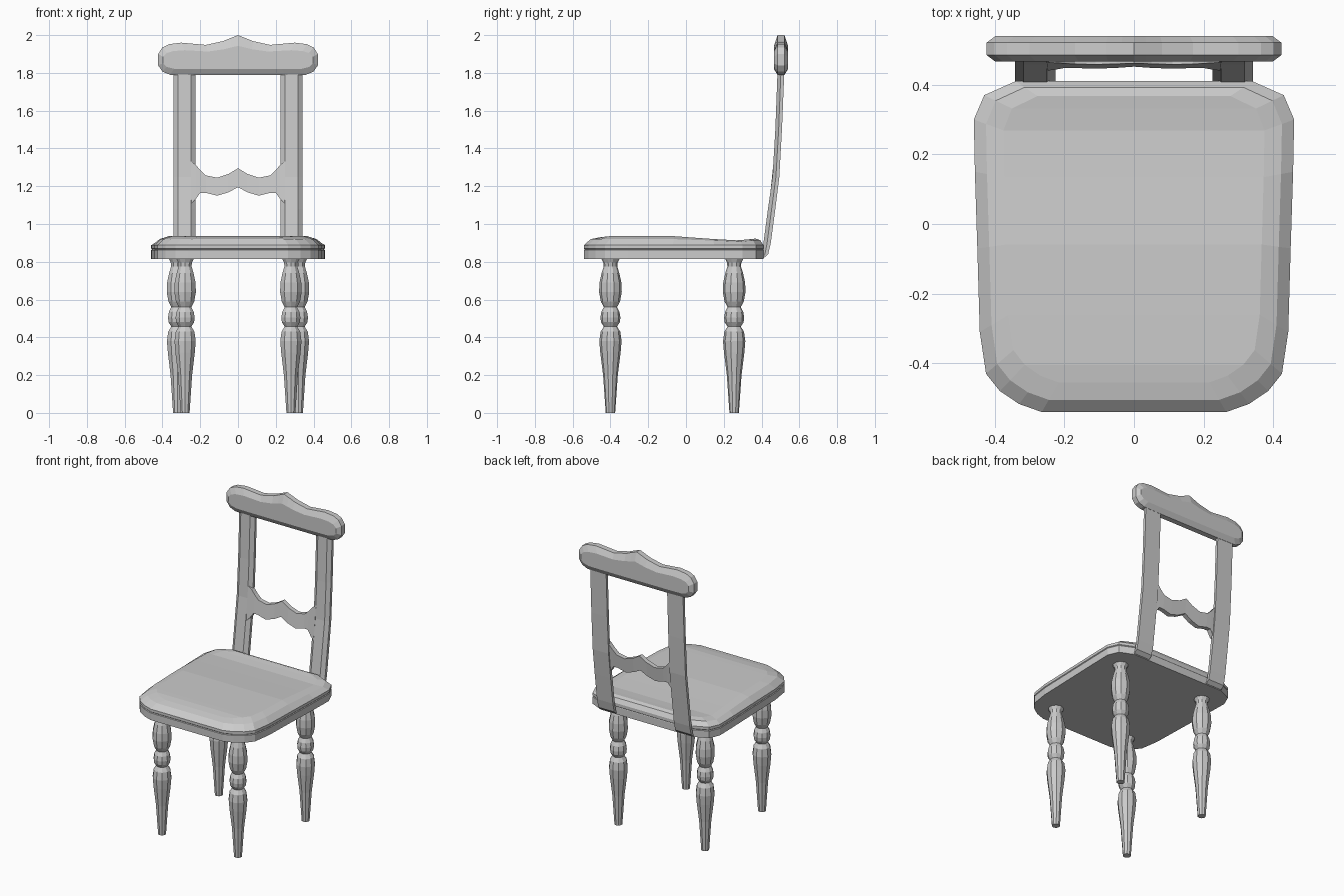
import bpy, bmesh, math

if "Cube" in bpy.data.objects:
    bpy.data.objects.remove(bpy.data.objects["Cube"])


def finish(name, bm):
    bmesh.ops.recalc_face_normals(bm, faces=bm.faces)
    me = bpy.data.meshes.new(name)
    bm.to_mesh(me)
    bm.free()
    ob = bpy.data.objects.new(name, me)
    bpy.context.collection.objects.link(ob)
    return ob


def loft(name, rings, strip_top=False):
    """Skin a stack of closed rings; cap with n-gons or with left-right strips."""
    bm = bmesh.new()
    vs = [[bm.verts.new(p) for p in r] for r in rings]
    n = len(rings[0])
    for a, b in zip(vs, vs[1:]):
        for i in range(n):
            j = (i + 1) % n
            bm.faces.new((a[i], a[j], b[j], b[i]))
    bm.faces.new(vs[0])
    top = vs[-1]
    if strip_top:
        for i in range(n // 2 - 1):
            bm.faces.new((top[i], top[i + 1], top[n - 2 - i], top[n - 1 - i]))
    else:
        bm.faces.new(top)
    return finish(name, bm)


def interp(t, table):
    """Piecewise linear lookup."""
    if t <= table[0][0]:
        return table[0][1]
    for (a, va), (b, vb) in zip(table, table[1:]):
        if t <= b:
            return va + (vb - va) * (t - a) / (b - a)
    return table[-1][1]


# Seat: rounded trapezoid with a bevelled rim and a shallow dip at the rear
half = [(.34, .41), (.43, .37), (.46, .30), (.457, .15), (.45, -.07), (.443, -.31),
        (.425, -.43), (.385, -.48), (.33, -.517), (.265, -.54)]
outline = half + [(-x, y) for x, y in reversed(half)]
dip = [(-.47, .928), (-.40, .936), (-.07, .936), (.15, .92), (.28, .913), (.37, .923)]


def seat_ring(d, z):
    ring = []
    for x, y in outline:
        yy = y * (1 - d * (.5 / .41 if y > 0 else 1 / .54))
        ring.append((x * (1 - d / .46), yy, min(z, interp(yy, dip) - (.008 if z < .93 else 0))))
    return ring


loft("seat", [seat_ring(d, z) for d, z in
              [(0, .815), (0, .862), (.004, .866), (0, .87), (0, .888), (.035, .92), (.085, .94)]],
     strip_top=True)

# Turned legs
leg_profile = [(.025, 0), (.039, .2), (.054, .32), (.059, .38), (.052, .43), (.035, .457),
               (.05, .48), (.053, .505), (.048, .535), (.035, .56), (.051, .59), (.06, .64),
               (.058, .69), (.047, .74), (.036, .775), (.038, .795), (.05, .82)]
for name, x, y in [("front_leg", .28, -.40), ("back_leg", .32, .255)]:
    for side, s in [("right", 1), ("left", -1)]:
        rings = [[(s * x + r * math.cos(math.tau * (i + .5) / 10),
                   y + r * math.sin(math.tau * (i + .5) / 10), z) for i in range(10)]
                 for r, z in leg_profile]
        loft(f"{name}_{side}", rings)

# Curved back posts with chamfered front edges: (z, front y, back y)
path = [(.82, .395, .412), (.84, .40, .435), (.90, .41, .449), (1.08, .434, .473),
        (1.25, .458, .494), (1.5, .473, .508), (1.82, .485, .521)]
for side, s in [("right", 1), ("left", -1)]:
    rings = []
    for z, f, b in path:
        m = f + (b - f) * .5
        rings.append([(s * x, y, z) for x, y in
                      [(.25, f), (.318, f), (.342, m), (.342, b), (.225, b), (.225, m)]])
    loft(f"back_post_{side}", rings)


def mirrored(pts):
    """Close a half outline that starts and ends on x = 0."""
    return pts + [(-x, z) for x, z in reversed(pts[1:-1])]


# Wavy middle slat, built as strips between an upper and a lower curve
upper = [(0, 1.295), (.05, 1.265), (.11, 1.245), (.17, 1.257), (.20, 1.285), (.225, 1.315), (.25, 1.332)]
lower = [(0, 1.195), (.05, 1.168), (.11, 1.15), (.17, 1.165), (.20, 1.165), (.225, 1.13), (.25, 1.105)]
cols = [(-u[0], u[1], l[1]) for u, l in zip(upper[:0:-1], lower[:0:-1])]
cols += [(u[0], u[1], l[1]) for u, l in zip(upper, lower)]


def slat_y(z):
    return interp(z, [(1.08, .437), (1.25, .459), (1.5, .474)])


loft("middle_slat", [[(x, slat_y(b), b), (x, slat_y(t), t),
                      (x, slat_y(t) + .03, t), (x, slat_y(b) + .03, b)] for x, t, b in cols])

# Crest rail with chamfered front and back
crest = mirrored([(0, 1.788), (.12, 1.788), (.25, 1.788), (.36, 1.79), (.40, 1.807), (.423, 1.84),
                  (.423, 1.90), (.40, 1.935), (.365, 1.952), (.30, 1.96), (.17, 1.948),
                  (.08, 1.968), (.035, 1.986), (0, 2.0)])


def crest_ring(y, kx, kz):
    return [(x * kx, y, 1.865 + (z - 1.865) * kz) for x, z in crest]


loft("crest_rail", [crest_ring(.466, .94, .58), crest_ring(.485, 1, 1),
                    crest_ring(.521, 1, 1), crest_ring(.54, .94, .58)])
